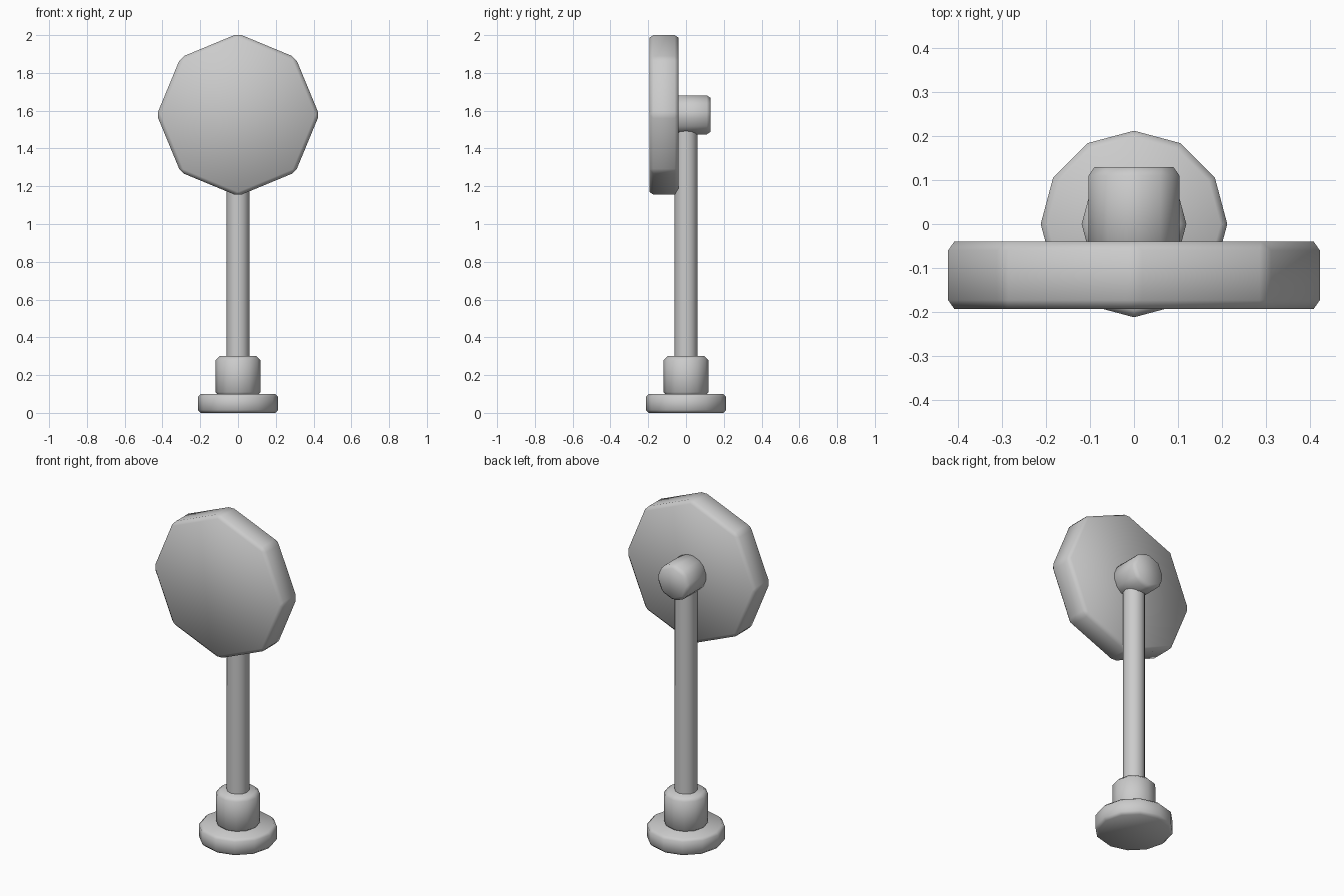
import bpy, math

if "Cube" in bpy.data.objects:
    bpy.data.objects.remove(bpy.data.objects["Cube"])


def cylinder(name, sides, radius, start, end, bevel=0.0, facing_y=False, height=0.0):
    """Bevelled cylinder from start to end along z, or along y at a given height."""
    mid = (start + end) / 2
    bpy.ops.mesh.primitive_cylinder_add(
        vertices=sides, radius=radius, depth=end - start,
        location=(0, mid, height) if facing_y else (0, 0, mid),
        rotation=(math.pi / 2, 0, 0) if facing_y else (0, 0, 0))
    ob = bpy.context.object
    ob.name = name
    if bevel:
        mod = ob.modifiers.new("Bevel", "BEVEL")
        mod.width = bevel
        mod.segments = 1
        mod.limit_method = 'ANGLE'
        mod.angle_limit = math.radians(35)
        bpy.ops.object.modifier_apply(modifier=mod.name)
    bpy.ops.object.shade_smooth_by_angle(angle=math.radians(50))
    return ob


# Stand: foot, collar and pole
cylinder("base_foot", 12, 0.212, 0.0, 0.10, 0.015)
cylinder("base_collar", 12, 0.119, 0.09, 0.30, 0.02)
cylinder("pole", 12, 0.061, 0.28, 1.56)

# Octagonal head and the hub behind it
cylinder("head_panel", 8, 0.430, -0.193, -0.04, 0.02, True, 1.578)
cylinder("rear_hub", 8, 0.111, -0.06, 0.13, 0.02, True, 1.578)
